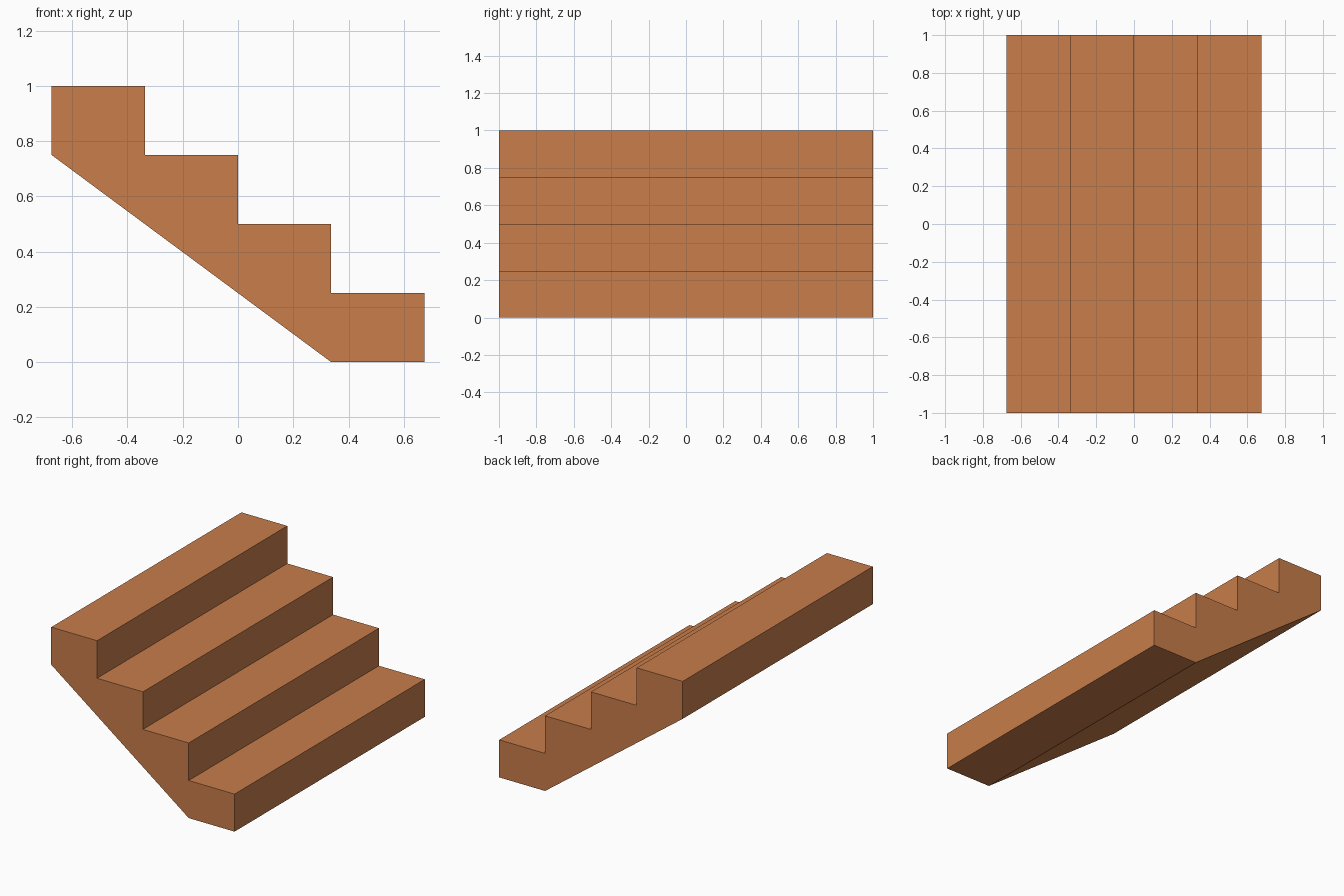
import bpy
import bmesh

if "Cube" in bpy.data.objects:
    bpy.data.objects.remove(bpy.data.objects["Cube"])

STEPS = 4
HALF_X = 0.675
RUN = 2 * HALF_X / STEPS
RISE = 1.0 / STEPS
HALF_Y = 1.0

# Side profile: sloped underside, then the steps from bottom to top
profile = [(-HALF_X, 1.0 - RISE), (HALF_X - RUN, 0.0)]
for i in range(STEPS):
    x = HALF_X - i * RUN
    profile += [(x, i * RISE), (x, (i + 1) * RISE)]
profile.append((-HALF_X, 1.0))

# Each riser starts on the tread below it, so extrude the outline across y
bm = bmesh.new()
face = bm.faces.new([bm.verts.new((x, -HALF_Y, z)) for x, z in profile])
result = bmesh.ops.extrude_face_region(bm, geom=[face])
moved = [v for v in result["geom"] if isinstance(v, bmesh.types.BMVert)]
bmesh.ops.translate(bm, verts=moved, vec=(0, 2 * HALF_Y, 0))
bmesh.ops.recalc_face_normals(bm, faces=bm.faces)

mesh = bpy.data.meshes.new("staircase")
bm.to_mesh(mesh)
bm.free()

# Terracotta colour
mat = bpy.data.materials.new("terracotta")
mat.diffuse_color = (0.578, 0.205, 0.07, 1.0)
mat.use_nodes = True
mat.node_tree.nodes["Principled BSDF"].inputs["Base Color"].default_value = mat.diffuse_color
mesh.materials.append(mat)

stairs = bpy.data.objects.new("staircase", mesh)
bpy.context.collection.objects.link(stairs)
